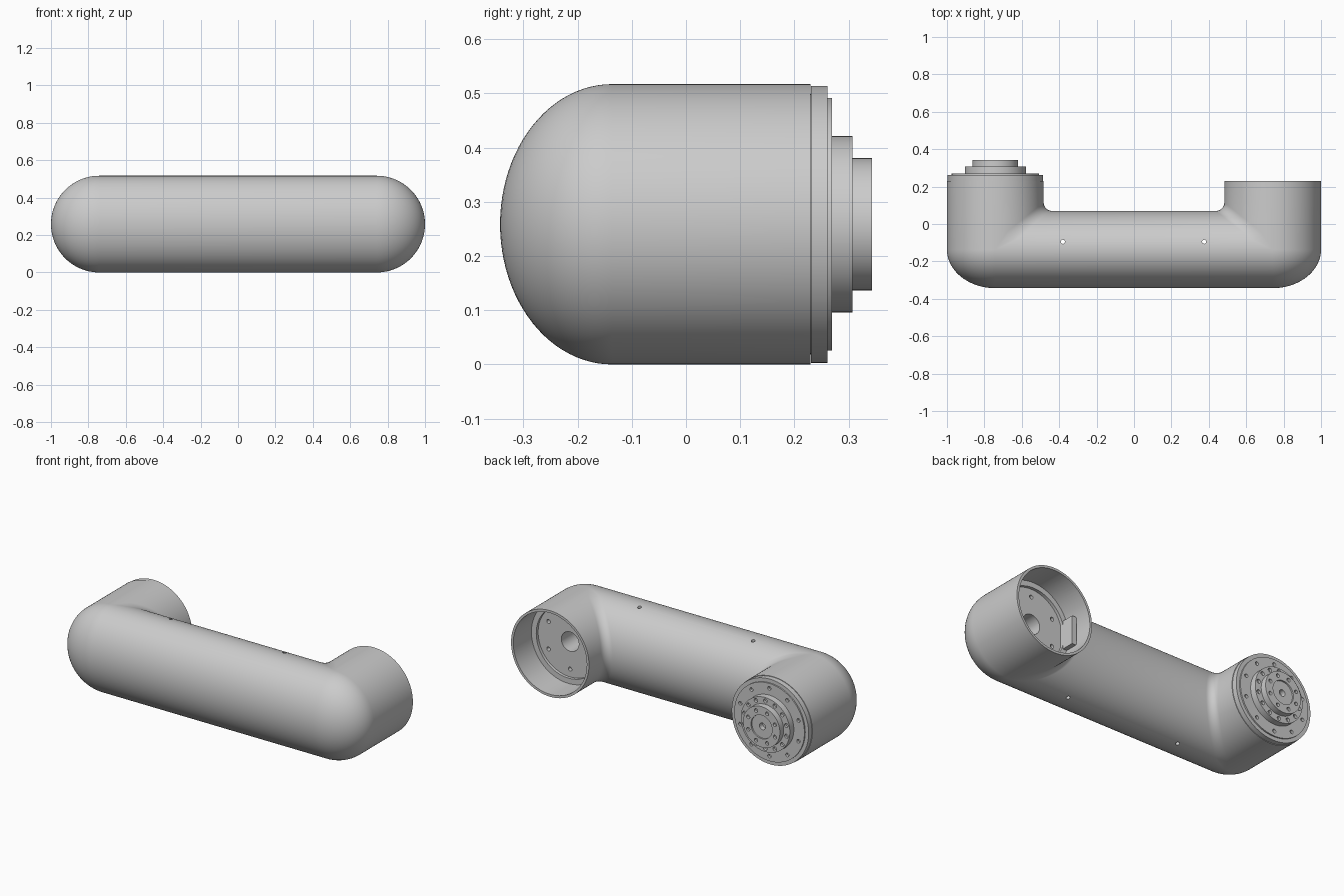
import bpy, bmesh
from math import sin, cos, pi
from mathutils import Matrix, Vector

if "Cube" in bpy.data.objects:
    bpy.data.objects.remove(bpy.data.objects["Cube"])

R = 0.2585            # radius of the end sockets, half height of the tube
CX = 1 - R            # socket axis position
YC, B = -0.1365, 0.2065   # tube axis and half depth
END = 0.23


def make(name, bm):
    bmesh.ops.remove_doubles(bm, verts=bm.verts, dist=1e-5)
    bmesh.ops.recalc_face_normals(bm, faces=bm.faces)
    me = bpy.data.meshes.new(name)
    bm.to_mesh(me)
    bm.free()
    ob = bpy.data.objects.new(name, me)
    bpy.context.collection.objects.link(ob)
    return ob


def lathe(bm, cx, profile, n=96):
    """Revolve (radius, y) points around an axis parallel to y."""
    vs = [bm.verts.new((cx + r, y, R)) for r, y in profile]
    es = [bm.edges.new(p) for p in zip(vs, vs[1:])]
    bmesh.ops.spin(bm, geom=vs + es, cent=(cx, 0, R), axis=(0, 1, 0),
                   angle=2 * pi, steps=n, use_duplicate=False)


def drill(bm, loc, r, depth, axis='Y'):
    rot = Matrix.Rotation(pi / 2, 4, 'X') if axis == 'Y' else Matrix()
    bmesh.ops.create_cone(bm, cap_ends=True, segments=16, radius1=r, radius2=r,
                          depth=depth, matrix=Matrix.Translation(loc) @ rot)


def bolt_circle(bm, cx, y, ring, count, r, depth=0.03):
    for i in range(count):
        t = 2 * pi * (i + 0.5) / count
        drill(bm, Vector((cx + ring * cos(t), y, R + ring * sin(t))), r, depth)


def select(ob):
    bpy.ops.object.select_all(action='DESELECT')
    ob.select_set(True)
    bpy.context.view_layer.objects.active = ob


def cut(ob, bm):
    cutter = make("cutter", bm)
    cutter.hide_render = True
    mod = ob.modifiers.new("cut", 'BOOLEAN')
    mod.operation, mod.solver, mod.object = 'DIFFERENCE', 'EXACT', cutter
    select(ob)
    bpy.ops.object.modifier_apply(modifier=mod.name)
    bpy.data.objects.remove(cutter)


def smooth(ob):
    select(ob)
    bpy.ops.object.shade_smooth_by_angle(angle=0.6)


def outline(s, n=20, k=8):
    """U-shaped horizontal slice, s = 0 at the poles and 1 at mid height."""
    a, b, f = R * s, B * s, 0.045 * min(1, 4 * s)
    half = [(CX + a * cos(t), YC + b * sin(t))
            for t in (-pi / 2 + pi / 2 * i / n for i in range(n + 1))]
    half += [(CX + a, END), (CX - a, END)]
    half += [(CX - a - f + f * cos(t), YC + b + f + f * sin(t))
             for t in (-pi / 2 * i / k for i in range(k + 1))]
    return half + [(-x, y) for x, y in reversed(half)]


# housing: stack of U-shaped slices
bm = bmesh.new()
steps, rows = 48, []
for i in range(steps + 1):
    t = pi * i / steps
    s = sin(t) if 0 < i < steps else 0
    rows.append([bm.verts.new((x, y, R - R * cos(t))) for x, y in outline(s)])
for lo, hi in zip(rows, rows[1:]):
    for j in range(len(lo)):
        k = (j + 1) % len(lo)
        bm.faces.new((lo[j], lo[k], hi[k], hi[j]))
housing = make("housing", bm)

# open socket on the right with stepped floor and centre bore
bm = bmesh.new()
lathe(bm, CX, [(0, -0.1), (0.058, -0.1), (0.058, 0.04), (0.212, 0.04), (0.212, 0.058),
               (0.244, 0.058), (0.244, 0.3), (0, 0.3)])
cut(housing, bm)

# bolt holes in the socket floor and small holes through the tube
bm = bmesh.new()
bolt_circle(bm, CX, 0.04, 0.165, 6, 0.012, 0.05)
for x in (-0.38, 0.375):
    drill(bm, Vector((x, -0.095, R)), 0.011, 0.7, 'Z')
cut(housing, bm)
smooth(housing)

# flat block on the inner wall of the socket
bm = bmesh.new()
bmesh.ops.create_cube(bm, size=1, matrix=Matrix.Translation((CX - 0.217, 0.085, R))
                      @ Matrix.Diagonal((0.03, 0.1, 0.17, 1)))
make("socket_block", bm)

# stepped output flange on the left
bm = bmesh.new()
lathe(bm, -CX, [(0, 0.2), (0.24, 0.2), (0.24, 0.2305), (0.2555, 0.2305), (0.2555, 0.261),
                (0.233, 0.261), (0.233, 0.269), (0.163, 0.269), (0.163, 0.307),
                (0.122, 0.307), (0.122, 0.343), (0.07, 0.343), (0.07, 0.334), (0, 0.334)])
flange = make("output_flange", bm)
bm = bmesh.new()
bolt_circle(bm, -CX, 0.269, 0.203, 10, 0.011)
bolt_circle(bm, -CX, 0.307, 0.143, 14, 0.012)
bolt_circle(bm, -CX, 0.343, 0.096, 8, 0.011)
drill(bm, Vector((-CX, 0.334, R)), 0.02, 0.06)
cut(flange, bm)
smooth(flange)
